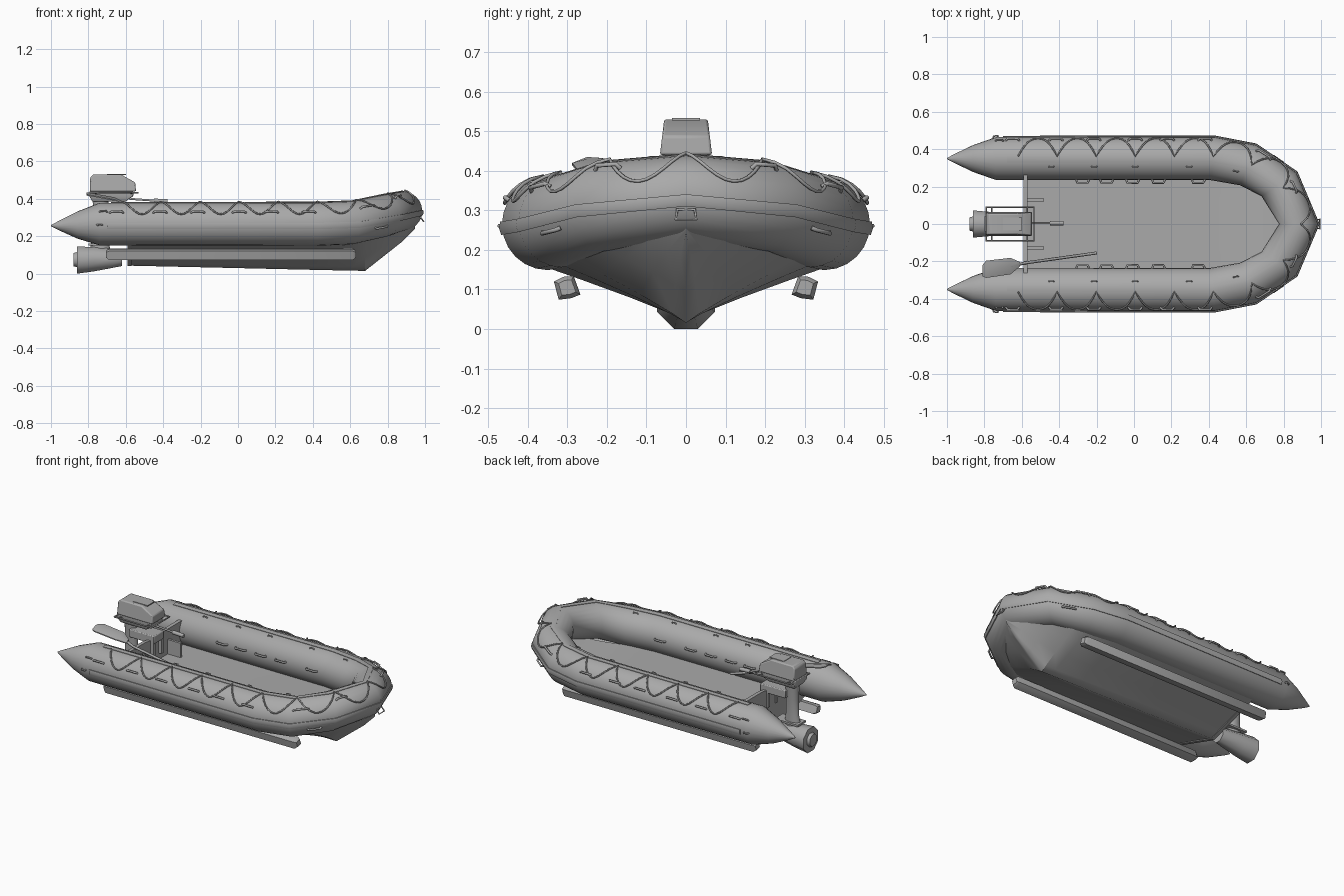
import bpy, bmesh, math
from mathutils import Vector

if "Cube" in bpy.data.objects:
    bpy.data.objects.remove(bpy.data.objects["Cube"])

grey = bpy.data.materials.new("boat_grey")
grey.diffuse_color = (0.4, 0.4, 0.4, 1)
grey.use_nodes = True
grey.node_tree.nodes["Principled BSDF"].inputs["Base Color"].default_value = grey.diffuse_color


def finish(name, bm, mirror=False, angle=35, bevel=0):
    bmesh.ops.recalc_face_normals(bm, faces=bm.faces)
    me = bpy.data.meshes.new(name)
    bm.to_mesh(me)
    bm.free()
    me.materials.append(grey)
    me.shade_smooth()
    me.set_sharp_from_angle(angle=math.radians(angle))
    ob = bpy.data.objects.new(name, me)
    bpy.context.collection.objects.link(ob)
    if bevel:
        m = ob.modifiers.new("bevel", 'BEVEL')
        m.width, m.segments = bevel, 2
    if mirror:
        m = ob.modifiers.new("mirror", 'MIRROR')
        m.use_axis = (False, True, False)
        m.use_clip = True
    return ob


def loft(name, rings, closed=True, caps=(True, True), **kw):
    """Skin a list of equal-length point rings."""
    bm = bmesh.new()
    vs = [[bm.verts.new(p) for p in r] for r in rings]
    n = len(rings[0])
    for a, b in zip(vs, vs[1:]):
        for i in range(n if closed else n - 1):
            j = (i + 1) % n
            bm.faces.new((a[i], a[j], b[j], b[i]))
    for use, ring in zip(caps, (vs[0], vs[-1])):
        if use and closed:
            bm.faces.new(ring)
    return finish(name, bm, **kw)


def box(name, x, y, z, **kw):
    return loft(name, [[(a, y[0], z[0]), (a, y[1], z[0]), (a, y[1], z[1]), (a, y[0], z[1])]
                       for a in x], **kw)


def line(name, paths, r, both=True, cyclic=False):
    """Round cord along paths, repeated on the other side of the boat."""
    cu = bpy.data.curves.new(name, 'CURVE')
    cu.dimensions = '3D'
    cu.bevel_depth, cu.bevel_resolution, cu.use_fill_caps = r, 1, True
    for path in paths:
        for s in ((1, -1) if both else (1,)):
            sp = cu.splines.new('POLY')
            sp.points.add(len(path) - 1)
            for p, q in zip(sp.points, path):
                p.co = (q[0], q[1] * s, q[2], 1)
            sp.use_cyclic_u = cyclic
    cu.materials.append(grey)
    ob = bpy.data.objects.new(name, cu)
    bpy.context.collection.objects.link(ob)


# Half of the buoyancy tube: centre, outward direction, radius
stations = [((-1, .35, .257), (0, 1), .003), ((-.96, .35, .257), (0, 1), .024),
            ((-.86, .35, .26), (0, 1), .072), ((-.74, .35, .265), (0, 1), .114),
            ((.42, .35, .265), (.1, 1), .116), ((.61, .315, .272), (.36, .93), .116),
            ((.775, .212, .309), (.8, .55), .113), ((.88, 0, .335), (1, 0), .105)]
stations = [(Vector(c), Vector((o[0], o[1], 0)).normalized(), r) for c, o, r in stations]
dist = [0]
for a, b in zip(stations, stations[1:]):
    dist.append(dist[-1] + (b[0] - a[0]).length)
dist = [d - dist[3] for d in dist]          # zero where the stern cone begins
END = dist[-1]


def surf(d, deg, off=0):
    """Point on the tube: distance along it, angle from outward, height above it."""
    i = max(k for k in range(len(dist) - 1) if dist[k] <= d + 1e-6 or k == 0)
    t = (d - dist[i]) / (dist[i + 1] - dist[i])
    (c0, o0, r0), (c1, o1, r1) = stations[i], stations[i + 1]
    o = o0.lerp(o1, t).normalized()
    a = math.radians(deg)
    return c0.lerp(c1, t) + (o * math.cos(a) + Vector((0, 0, math.sin(a)))) * (r0 + (r1 - r0) * t + off)


loft("buoyancy_tube", [[surf(d, k * 15) for k in range(24)] for d in dist],
     caps=(True, False), mirror=True, angle=50)


def band(name, d0, d1, a0, a1, t):
    ds = [d0] + [d for d in dist if d0 < d < d1] + [d1]
    m = (a0 + a1) / 2
    loft(name, [[surf(d, a0, -.003), surf(d, a0, t * .6), surf(d, m, t), surf(d, a1, t * .6), surf(d, a1, -.003)]
                for d in ds], caps=(True, d1 < END), mirror=True)


band("rubbing_strake", .04, END, -13, 3, .008)
band("top_strip", .06, END, 84, 100, .004)

# Lifeline looped along the outside of the tube
start, waves, n = .12, 8, 12
rope = []
for k in range(waves * n + 1):
    sag = abs(math.sin(math.pi * k / n))
    rope.append(surf(start + (END - start) * k / (waves * n), 84 - 58 * sag, .006))
line("lifeline", [rope], .0045)


def grip(d, a, w, h):
    return [surf(d - w, a, -.002), surf(d - w * .75, a, h), surf(d + w * .75, a, h), surf(d + w, a, -.002)]


line("outer_grips", [grip(x + .74, 32, .036, .012) for x in (-.65, -.42, -.22, 0, .17, .37)]
     + [grip(1.4, 40, .036, .012), grip(1.46, -22, .03, .008), grip(1.6, 55, .03, .012)], .006)
line("inner_grips", [grip(x + .74, 172, .036, .016) for x in (-.27, -.14, 0, .14, .355)], .006)
line("eyelets", [grip(x + .74, 112, .014, .006) for x in (-.44, -.21, .01, .3, .56)], .004)
line("stern_rings", [grip(.0, -2, .014, .009), grip(.02, 35, .02, .009)], .005)
line("bow_ring", [[(.975, -.022, .302), (.993, -.026, .278), (.993, .026, .278), (.975, .022, .302)]],
     .004, both=False, cyclic=True)

# V hull: x, keel height, chine half width and height
hull = [(-.59, .043, .36, .158), (-.1, .032, .36, .158), (.42, .02, .36, .158), (.61, .016, .325, .166),
        (.68, .015, .29, .18), (.78, .094, .21, .205), (.87, .165, .12, .235), (.945, .24, .001, .26)]
loft("v_hull", [[(x, y * f, k + (z - k) * f ** .9) for f in (0, .12, .4, .75, 1)] for x, k, y, z in hull],
     closed=False, mirror=True, angle=25)

# Floor rising a little at the bow
floor = [(-.59, .28, .18), (.42, .28, .18), (.6, .24, .185), (.7, .17, .205), (.79, .09, .24), (.84, .001, .27)]
loft("floor", [[(x, y * f, z) for f in (0, .5, 1)] for x, y, z in floor], closed=False, mirror=True, angle=60)

# Transom closing the stern
loft("transom", [[(x, 0, .04), (x, .36, .158), (x, .27, .2), (x, .262, .335), (x, .1, .335), (x, 0, .32)]
                 for x in (-.592, -.57)], mirror=True)
box("transom_knee", (-.575, -.48), (.12, .135), (.18, .27), mirror=True)

# Side runners under the tubes, slightly tilted and pinched at the ends
section = [(.267, .087), (.29, .078), (.322, .074), (.334, .12), (.31, .132), (.284, .134)]
cy, cz = .30, .106
loft("side_runner", [[(x, cy + (y - cy) * s, cz + (z - cz) * s) for y, z in section]
                     for x, s in ((-.705, .65), (-.69, 1), (.615, 1), (.63, .65))], mirror=True, angle=50)


# Outboard motor
def oval(x, z, rx, ry, n=16):
    return [(x + rx * math.cos(k * math.tau / n), ry * math.sin(k * math.tau / n), z) for k in range(n)]


cowl = [(-.792, .44), (-.545, .44), (-.55, .488), (-.625, .53), (-.775, .53), (-.79, .515)]
loft("motor_cowl", [[(x, s * (.066 - (z - .44) * .12), z) for x, z in cowl] for s in (-1, 1)], bevel=.006)
box("cowl_plate", (-.70, -.60), (-.035, .035), (.527, .533))
loft("motor_tray", [[(-.73 + x * w, y * w, z) for x, y in ((-.065, -.06), (.17, -.06), (.17, .06), (-.065, .06))]
                    for z, w in ((.385, .75), (.415, 1), (.441, 1))], bevel=.004)
loft("motor_leg", [oval(-.735, .40, .042, .04), oval(-.735, .3, .04, .03),
                   oval(-.735, .2, .042, .026), oval(-.74, .1, .06, .03)])
box("clamp_bracket", (-.72, -.545), (-.05, .05), (.31, .36), bevel=.005)
box("clamp_arm", (-.60, -.55), (.03, .05), (.22, .35), mirror=True)
line("motor_rail", [[(-.79, -.09, .433), (-.535, -.09, .433), (-.535, .09, .433), (-.79, .09, .433)]],
     .005, both=False, cyclic=True)
line("rail_struts", [[(x, .09, .433), (x, .04, .425)] for x in (-.76, -.57)], .004)


def drum(name, parts):
    loft(name, [[(x, r * math.sin((k + .5) * math.tau / 8), z + r * math.cos((k + .5) * math.tau / 8))
                 for k in range(8)] for x, z, r in parts], angle=50)


drum("drive_housing", [(-.862, .073, .079), (-.77, .077, .07), (-.62, .085, .048)])
drum("drive_nozzle", [(-.88, .075, .038), (-.855, .075, .045)])
box("leg_plate", (-.80, -.64), (-.04, .04), (.15, .162))
line("tiller_rod", [[(-.58, .005, .40), (-.44, .005, .39)]], .006, both=False)
line("tiller_grip", [[(-.45, .005, .391), (-.377, .005, .388)]], .012, both=False)

# Paddle resting over the transom
blade = [(-.81, -.25, .03, .427), (-.79, -.242, .046, .424), (-.66, -.225, .044, .40), (-.61, -.215, .012, .375)]
loft("paddle_blade", [[(x, y - w, z - .004), (x, y, z + .008), (x, y + w, z + .006),
                       (x, y + w, z), (x, y, z), (x, y - w, z - .01)] for x, y, w, z in blade])
line("paddle_shaft", [[(-.66, -.225, .40), (-.58, -.208, .35), (-.2, -.155, .25)]], .008, both=False)
